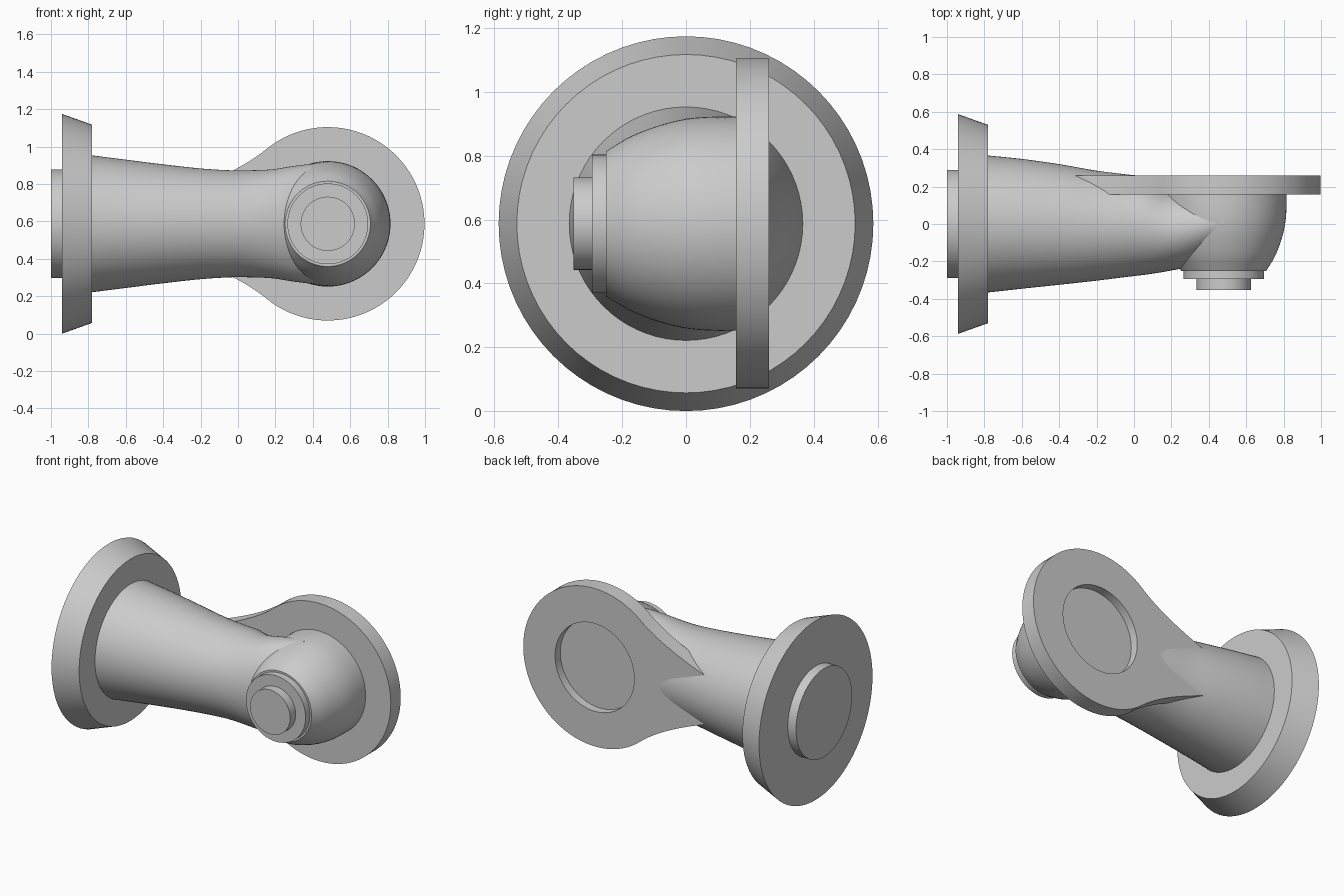
import bpy, bmesh, math
from mathutils import Vector

if "Cube" in bpy.data.objects:
    bpy.data.objects.remove(bpy.data.objects["Cube"], do_unlink=True)

ZC = 0.587          # height of the main axis
XE = 0.48           # x of the elbow axis
SEG = 72

grey = bpy.data.materials.new("light_grey")
grey.use_nodes = True
colour = (0.6, 0.6, 0.6, 1)
grey.diffuse_color = colour
grey.node_tree.nodes["Principled BSDF"].inputs["Base Color"].default_value = colour


def finish(name, bm):
    bmesh.ops.recalc_face_normals(bm, faces=bm.faces)
    mesh = bpy.data.meshes.new(name)
    bm.to_mesh(mesh)
    bm.free()
    mesh.materials.append(grey)
    ob = bpy.data.objects.new(name, mesh)
    bpy.context.collection.objects.link(ob)
    return ob


def smooth(ob):
    bpy.ops.object.select_all(action='DESELECT')
    ob.select_set(True)
    bpy.context.view_layer.objects.active = ob
    bpy.ops.object.shade_smooth_by_angle(angle=math.radians(30))


def loft(name, rings):
    """Skin a list of point loops and cap both ends."""
    bm = bmesh.new()
    loops = [[bm.verts.new(p) for p in ring] for ring in rings]
    for a, b in zip(loops, loops[1:]):
        for i in range(len(a)):
            j = (i + 1) % len(a)
            bm.faces.new((a[i], a[j], b[j], b[i]))
    bm.faces.new(loops[0])
    bm.faces.new(loops[-1])
    return finish(name, bm)


def circle():
    return [(math.cos(2 * math.pi * i / SEG), math.sin(2 * math.pi * i / SEG)) for i in range(SEG)]


def x_ring(x, front, back, rz):
    mid, ry = (front + back) / 2, (back - front) / 2
    return [(x, mid + ry * c, ZC + rz * s) for c, s in circle()]


def y_ring(y, r):
    return [(XE + r * c, y, ZC + r * s) for c, s in circle()]


def spline(points, steps=5):
    """Catmull-Rom curve through tuples of any length up to four."""
    p = [Vector(q) for q in points]
    p = [2 * p[0] - p[1]] + p + [2 * p[-1] - p[-2]]
    out = []
    for a, b, c, d in zip(p, p[1:], p[2:], p[3:]):
        for k in range(steps):
            t = k / steps
            out.append(b + (c - a) * t / 2 + (a - 2.5 * b + 2 * c - d / 2) * t * t
                       + (1.5 * (b - c) + (d - a) / 2) * t ** 3)
    return out + [p[-2]]


# Wall flange and its rear boss, along x
smooth(loft("wall_flange", [x_ring(x, -r, r, r) for x, r in ((-0.94, 0.587), (-0.78, 0.53))]))
smooth(loft("rear_boss", [x_ring(x, -0.29, 0.29, 0.29) for x in (-1.0, -0.93)]))

# Waisted arm: x, front y, back y, half height
arm = [(-0.79, -0.367, 0.367, 0.367), (-0.6, -0.346, 0.348, 0.343),
       (-0.4, -0.325, 0.32, 0.318), (-0.2, -0.303, 0.285, 0.296),
       (-0.04, -0.283, 0.265, 0.286), (0.06, -0.271, 0.25, 0.286),
       (0.18, -0.252, 0.19, 0.291), (0.3, -0.225, 0.185, 0.309),
       (0.48, -0.15, 0.185, 0.331)]
smooth(loft("arm", [x_ring(*s) for s in spline(arm)]))

# Rounded elbow turning towards the front
elbow = [(0.17, 0.335), (0.08, 0.335), (0, 0.328), (-0.08, 0.309), (-0.17, 0.275), (-0.25, 0.228)]
smooth(loft("elbow", [y_ring(*s) for s in spline(elbow)]))

# Stepped front button
smooth(loft("button_collar", [y_ring(y, 0.216) for y in (-0.295, -0.24)]))
smooth(loft("button", [y_ring(y, 0.145) for y in (-0.353, -0.285)]))

# Round plate whose neck flows into the arm
R = 0.517
start = Vector((0.15 - XE, math.sqrt(R ** 2 - (0.15 - XE) ** 2)))
ctrl, tip = Vector((0.0 - XE, 0.275)), Vector((-0.32 - XE, 0.16))
neck = [start * (1 - t) ** 2 + ctrl * 2 * t * (1 - t) + tip * t * t
        for t in [i / 14 for i in range(15)]]
a0 = math.atan2(start.y, start.x)
arc = [Vector((R * math.cos(a0 * k / 32), R * math.sin(a0 * k / 32))) for k in range(32)]
half = arc + neck
outline = half + [Vector((p.x, -p.y)) for p in reversed(half[1:])]
plate = loft("plate", [[(XE + p.x, y, ZC + p.y) for p in outline] for y in (0.157, 0.26)])

# Shallow recess in the back of the plate
cutter = loft("recess_cutter", [y_ring(y, 0.287) for y in (0.205, 0.3)])
cutter.hide_render = True
cut = plate.modifiers.new("recess", 'BOOLEAN')
cut.operation, cut.solver, cut.object = 'DIFFERENCE', 'EXACT', cutter
bpy.ops.object.select_all(action='DESELECT')
plate.select_set(True)
bpy.context.view_layer.objects.active = plate
bpy.ops.object.modifier_apply(modifier="recess")
bpy.data.objects.remove(cutter, do_unlink=True)
smooth(plate)
